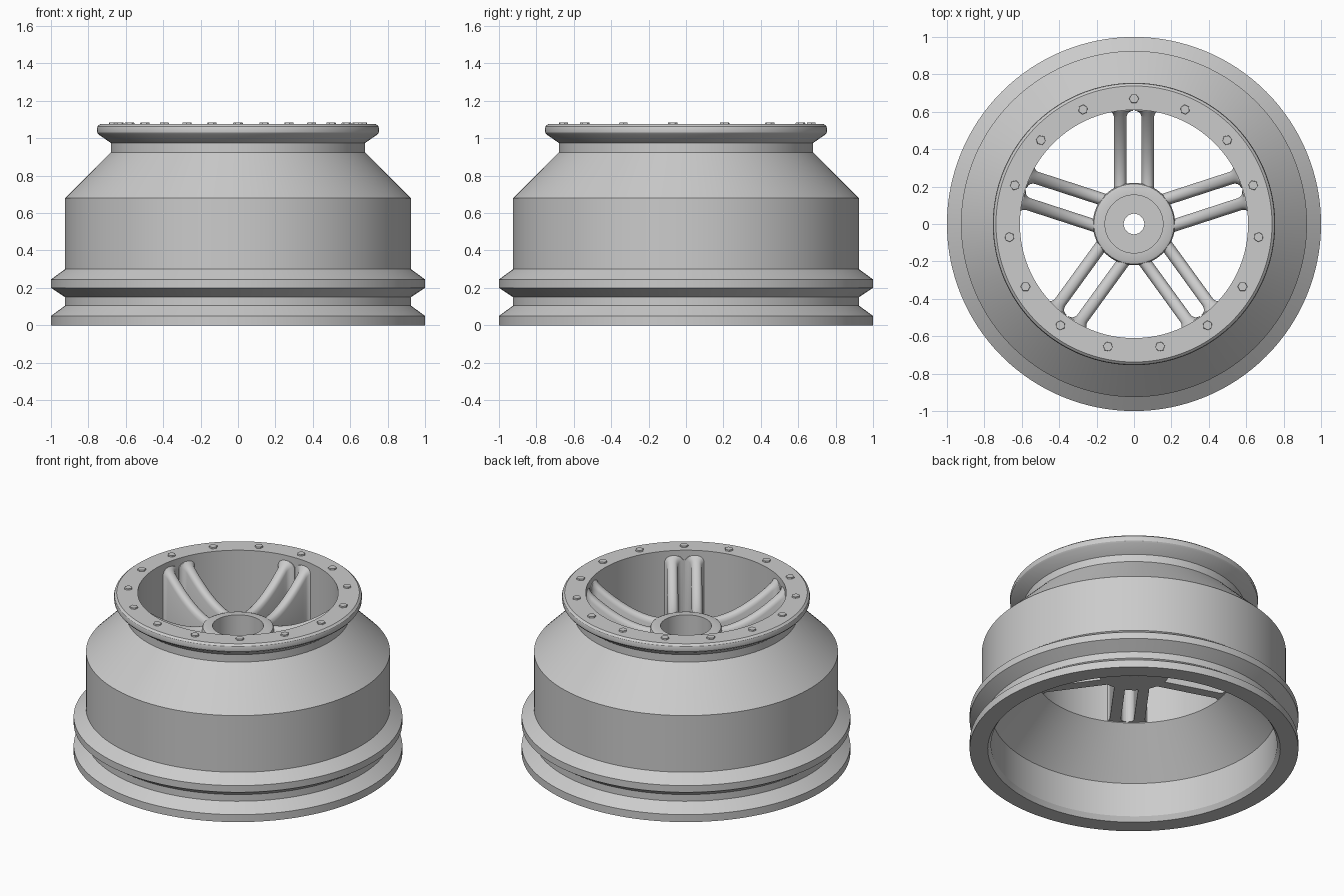
import bpy, bmesh
from math import sin, cos, pi, radians, sqrt
from mathutils import Matrix

cube = bpy.data.objects.get("Cube")
if cube:
    bpy.data.objects.remove(cube)

grey = bpy.data.materials.new("light grey metal")
grey.use_nodes = True
grey.diffuse_color = (0.6, 0.6, 0.6, 1)
grey.node_tree.nodes["Principled BSDF"].inputs["Base Color"].default_value = (0.6, 0.6, 0.6, 1)


def finish(bm, name, smooth=True):
    bmesh.ops.recalc_face_normals(bm, faces=bm.faces)
    mesh = bpy.data.meshes.new(name)
    bm.to_mesh(mesh)
    bm.free()
    mesh.materials.append(grey)
    obj = bpy.data.objects.new(name, mesh)
    bpy.context.collection.objects.link(obj)
    if smooth:
        bpy.ops.object.select_all(action='DESELECT')
        obj.select_set(True)
        bpy.context.view_layer.objects.active = obj
        bpy.ops.object.shade_smooth_by_angle(angle=radians(32))
    return obj


def bridge(bm, rings, closed):
    """Join matching vertex rings with quads."""
    count = len(rings)
    for i in range(count if closed else count - 1):
        a, b = rings[i], rings[(i + 1) % count]
        for j in range(len(a)):
            k = (j + 1) % len(a)
            bm.faces.new((a[j], a[k], b[k], b[j]))


def lathe(name, profile, segments):
    """Turn a closed (radius, height) profile around z."""
    bm = bmesh.new()
    rings = []
    for i in range(segments):
        a = 2 * pi * i / segments
        rings.append([bm.verts.new((r * cos(a), r * sin(a), z)) for r, z in profile])
    bridge(bm, rings, True)
    return finish(bm, name)


# Barrel with two grooved beads, shoulder and front lip
lathe("rim_barrel", [
    (1, 0), (1, 0.05), (0.925, 0.105), (0.925, 0.15), (1, 0.2), (1, 0.245),
    (0.925, 0.3), (0.925, 0.68), (0.68, 0.925), (0.68, 0.975),
    (0.745, 1.02), (0.753, 1.03), (0.755, 1.05), (0.751, 1.064), (0.738, 1.075),
    (0.61, 1.075), (0.61, 0.535), (0.87, 0.26), (0.87, 0.03), (0.89, 0)], 128)

# Hub with a deep recess and an axle hole
lathe("hub", [
    (0.055, 0.54), (0.22, 0.54), (0.22, 0.835), (0.214, 0.847), (0.2, 0.853),
    (0.155, 0.853), (0.155, 0.64), (0.055, 0.64)], 64)


# Spokes: five pairs of deep blades with rounded, dished top edges
HUB_R, WALL_R, BASE = 0.17, 0.625, 0.54
INNER, OUTER, FILLET = 0.04, 0.107, 0.035


def blade_section(r, side):
    """Cross-section of one blade at a radius, flaring into the wall."""
    t = max(0, (r - 0.2) / 0.41)
    top = 0.845 + 0.2 * min(t, 1) ** 1.8
    d = min(max(0, r - 0.57), FILLET)
    flare = FILLET - sqrt(FILLET ** 2 - d ** 2)
    low, high = INNER - flare, OUTER + flare
    points = [(r, side * low, BASE)]
    for i in range(9):
        s = i / 4 - 1
        drop = 0.03 * (1 - sqrt(1 - s * s))
        points.append((r, side * (low + (high - low) * i / 8), top - drop))
    points.append((r, side * high, BASE))
    return points


steps = [HUB_R + (0.57 - HUB_R) * i / 12 for i in range(13)]
steps += [0.58, 0.59, 0.597, 0.602, 0.605, WALL_R]
for n in range(5):
    bm = bmesh.new()
    for side in (-1, 1):
        rings = [[bm.verts.new(p) for p in blade_section(r, side)] for r in steps]
        bridge(bm, rings, False)
        bm.faces.new(rings[0])
        bm.faces.new(rings[-1])
    bm.transform(Matrix.Rotation(radians(90 + 72 * n), 4, 'Z'))
    finish(bm, f"spoke_pair_{n + 1}")

# Ring of hexagonal bolts on the front lip
bm = bmesh.new()
for n in range(15):
    place = (Matrix.Rotation(radians(90 + 24 * n), 4, 'Z')
             @ Matrix.Translation((0.67, 0, 1.074)))
    bmesh.ops.create_cone(bm, cap_ends=True, segments=6, radius1=0.028,
                          radius2=0.025, depth=0.02, matrix=place)
finish(bm, "lip_bolts", smooth=False)
